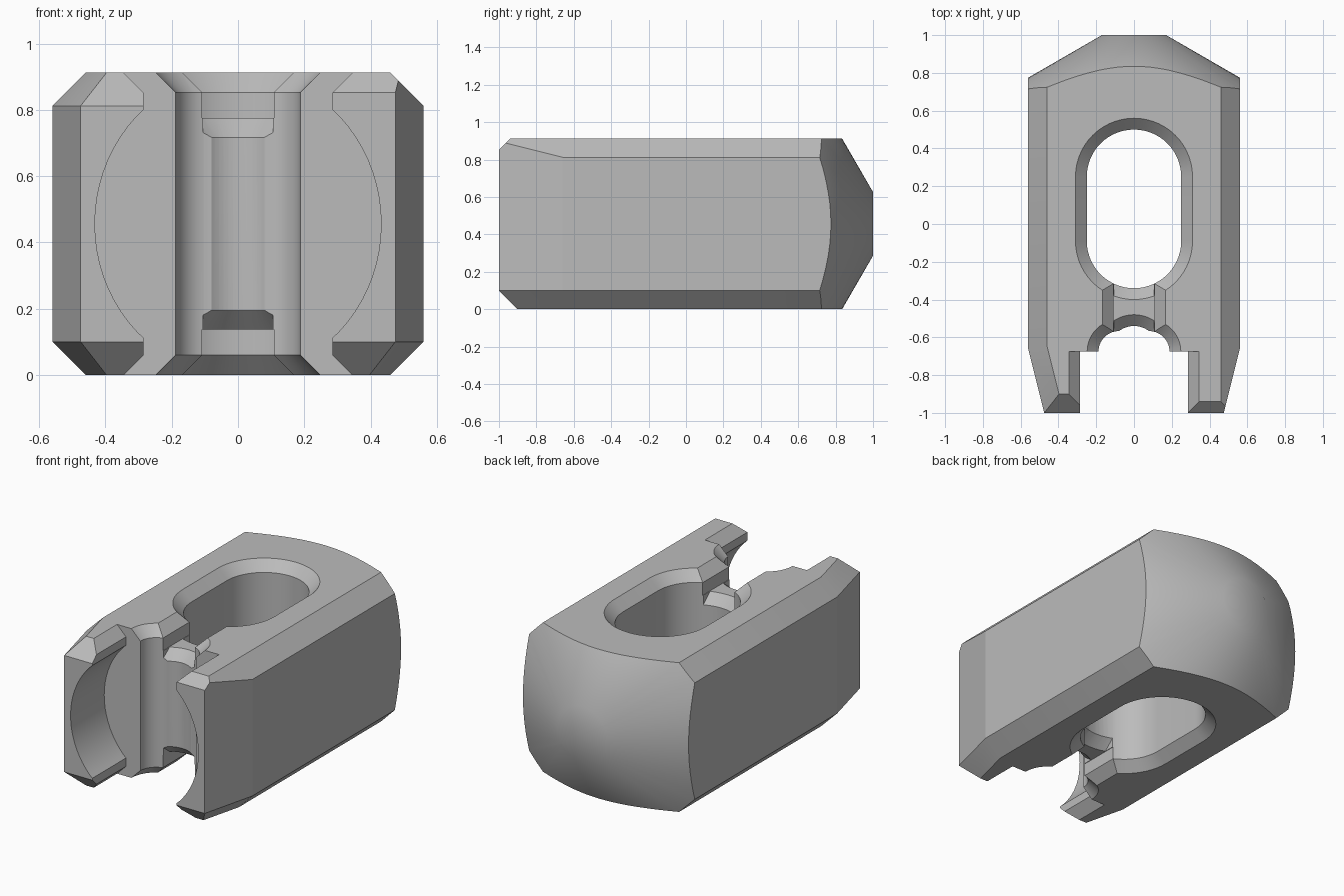
import bpy
import bmesh
from math import sin, cos, pi, radians, degrees
from mathutils import Vector

H = 0.912          # height
MID = H / 2
C = 0.06           # small chamfer

if "Cube" in bpy.data.objects:
    bpy.data.objects.remove(bpy.data.objects["Cube"], do_unlink=True)

grey = bpy.data.materials.new("plain grey")
grey.use_nodes = True
grey.diffuse_color = (0.5, 0.5, 0.5, 1)
grey.node_tree.nodes["Principled BSDF"].inputs["Base Color"].default_value = (0.5, 0.5, 0.5, 1)


def loft(name, rings, planes=()):
    """Closed solid through matching rings, trimmed by planes (point, outward normal)."""
    bm = bmesh.new()
    loops = [[bm.verts.new(p) for p in ring] for ring in rings]
    n = len(loops[0])
    for a, b in zip(loops, loops[1:]):
        for i in range(n):
            j = (i + 1) % n
            bm.faces.new((a[i], a[j], b[j], b[i]))
    bm.faces.new(loops[0])
    bm.faces.new(loops[-1])
    for co, no in planes:
        geom = bm.verts[:] + bm.edges[:] + bm.faces[:]
        cut = bmesh.ops.bisect_plane(bm, geom=geom, plane_co=co, plane_no=no, clear_outer=True)
        edges = [e for e in cut["geom_cut"] if isinstance(e, bmesh.types.BMEdge)]
        bmesh.ops.holes_fill(bm, edges=edges, sides=0)
    bmesh.ops.recalc_face_normals(bm, faces=bm.faces[:])
    mesh = bpy.data.meshes.new(name)
    bm.to_mesh(mesh)
    bm.free()
    mesh.materials.append(grey)
    obj = bpy.data.objects.new(name, mesh)
    bpy.context.collection.objects.link(obj)
    return obj


def prism_y(name, profile, y0, y1):
    return loft(name, [[(x, y, z) for x, z in profile] for y in (y0, y1)])


def stadium(x, y0, y1, r, z, n=28):
    ring = []
    for y, start in ((y1, 0), (y0, pi)):
        for i in range(n + 1 if y1 > y0 else n):
            a = start + pi * i / n
            ring.append((x + r * cos(a), y + r * sin(a), z))
    return ring


def flared(name, x, y0, y1, r, levels, planes=()):
    """Upright round-ended cutter, radius r plus an offset at each height."""
    return loft(name, [stadium(x, y0, y1, r + off, z) for z, off in levels], planes)


def combine(cutter, operation="DIFFERENCE"):
    mod = body.modifiers.new("cut", "BOOLEAN")
    mod.operation = operation
    mod.solver = "EXACT"
    mod.object = cutter
    bpy.context.view_layer.objects.active = body
    bpy.ops.object.modifier_apply(modifier=mod.name)
    bpy.data.objects.remove(cutter, do_unlink=True)


# Body block: tapered front, long chamfers and front chamfers
planes = []
for s in (-1, 1):
    side = Vector((s, -0.25, 0)).normalized()
    start = Vector((s * 0.56, -0.66, 0))
    planes.append((start, side))
    for z, up in ((0.1, -1), (H - 0.1, 1)):
        corner = start + Vector((0, 0, z))
        planes.append((corner, Vector((s, 0, up))))
        if s < 0 or up < 0:
            planes.append((corner, side + Vector((0, 0, up))))
planes.append(((0, -1, 0.1), (0, -1, -1)))
planes.append(((0, -1, H - C), (0, -1, 1)))
block = [(-0.56, -1), (0.56, -1), (0.56, 1), (-0.56, 1)]
body = loft("slotted_body", [[(x, y, z) for x, y in block] for z in (0, H)], planes)

# Conical back end
def cone_ring(y, r, n=64):
    return [(r * cos(2 * pi * i / n), y, MID + r * sin(2 * pi * i / n)) for i in range(n)]

combine(loft("back_cone", [cone_ring(1.0, 0.17), cone_ring(-1.2, 0.17 + 2.2 * 1.732)]), "INTERSECT")

# Larger front chamfer on one prong
wedge = [(-1.1, H - 0.2), (-0.86, H + 0.04), (-1.1, H + 0.04)]
combine(loft("prong_chamfer", [[(x, y, z) for y, z in wedge] for x in (-0.7, -0.1)]))

# Through slot with chamfered rims
rim = [(-0.05, C + 0.05), (C, 0), (H - C, 0), (H + 0.05, C + 0.05)]
combine(flared("slot", 0, -0.09, 0.25, 0.25, rim))

# Gap between prongs, flared at top and bottom
gap = [(0.385, H + 0.04), (0.285, H - C), (0.285, C), (0.385, -0.04)]
gap += [(-x, z) for x, z in reversed(gap)]
combine(prism_y("prong_gap", gap, -1.1, -0.675))

# Rounded scoop in the prong inner walls
scoop = [(0.432 * cos(2 * pi * i / 72), MID + 0.459 * sin(2 * pi * i / 72)) for i in range(72)]
combine(prism_y("prong_scoop", scoop, -1.1, -0.675))

# Vertical channel: two side lobes and a centre arc
for s in (-1, 1):
    combine(flared("channel_lobe", s * 0.08, -0.675, -0.675, 0.108, rim))
combine(flared("channel_centre", 0, -0.672, -0.672, 0.132, [(0.18, 0), (H - 0.18, 0)]))

# Troughs over and under the bridge
floor = H - 0.137
for flip in (False, True):
    half = [(0.108, floor), (0.108, H - C), (0.208, H + 0.04)]
    trough = half + [(-x, z) for x, z in reversed(half)]
    if flip:
        trough = [(x, H - z) for x, z in trough]
    combine(prism_y("bridge_trough", trough, -0.66, -0.2))

# Chamfers on the bridge edges
lip = [(-0.05, C), (0.137, C), (0.195, 0), (H - 0.195, 0), (floor, C), (H + 0.05, C)]
walls = [((s * 0.105, 0, 0), (s, 0, 0)) for s in (-1, 1)]
combine(flared("bridge_front_lip", 0, -0.672, -0.672, 0.132, lip, walls))
combine(flared("bridge_slot_lip", 0, -0.09, 0.1, 0.25, lip, walls + [((0, -0.2, 0), (0, 1, 0))]))

# Smooth curved walls and the rounded back, keep all other edges crisp
bm = bmesh.new()
bm.from_mesh(body.data)
bmesh.ops.remove_doubles(bm, verts=bm.verts[:], dist=0.0002)
for f in bm.faces:
    f.smooth = True
    f.material_index = 0
for e in bm.edges:
    angle = degrees(e.calc_face_angle(0))
    on_cap = min(v.co.y for v in e.verts) > 0.95
    e.smooth = angle < (35 if on_cap else 11)
bm.to_mesh(body.data)
bm.free()
